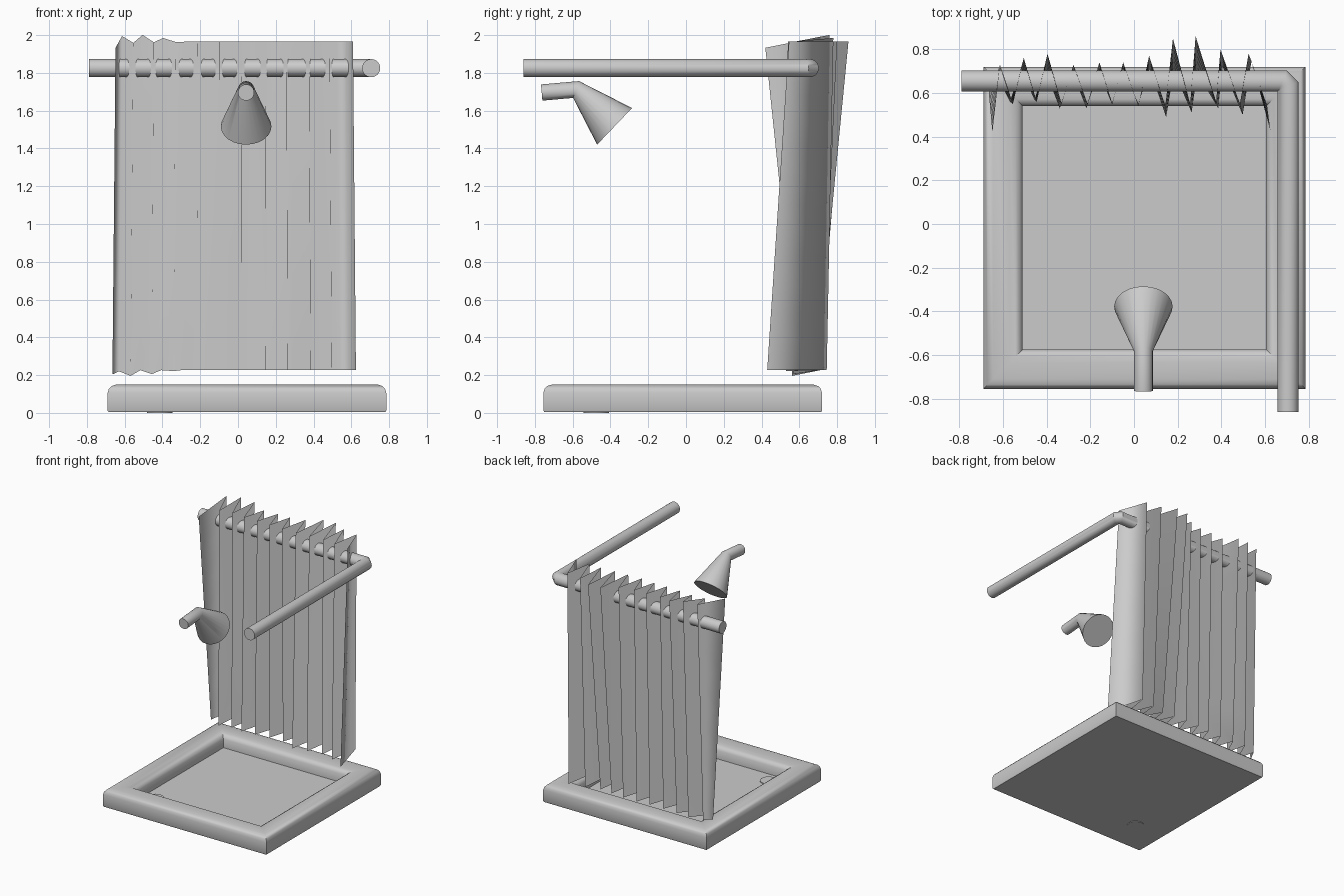
import bpy, bmesh, math
from mathutils import Vector

if "Cube" in bpy.data.objects:
    bpy.data.objects.remove(bpy.data.objects["Cube"])


def finish(name, bm, angle=None, recalc=True):
    if recalc:
        bmesh.ops.recalc_face_normals(bm, faces=bm.faces)
    me = bpy.data.meshes.new(name)
    bm.to_mesh(me)
    bm.free()
    ob = bpy.data.objects.new(name, me)
    bpy.context.collection.objects.link(ob)
    bpy.ops.object.select_all(action='DESELECT')
    ob.select_set(True)
    bpy.context.view_layer.objects.active = ob
    if angle:
        bpy.ops.object.shade_smooth_by_angle(angle=math.radians(angle))
    else:
        bpy.ops.object.shade_smooth()
    return ob


def skin(bm, rings):
    """Join rings of vertices with quads and cap both ends."""
    for a, b in zip(rings, rings[1:]):
        n = len(a)
        for i in range(n):
            j = (i + 1) % n
            bm.faces.new((a[i], a[j], b[j], b[i]))
    bm.faces.new(rings[0][::-1])
    bm.faces.new(rings[-1])


def tube(name, path, radii, side, n=24):
    """Mitred tube along a flat path; side is the normal of the path's plane."""
    bm = bmesh.new()
    pts = [Vector(p) for p in path]
    side = Vector(side)
    rings = []
    for i, p in enumerate(pts):
        d_in = (p - pts[max(i - 1, 0)]).normalized()
        d_out = (pts[min(i + 1, len(pts) - 1)] - p).normalized()
        t = (d_in + d_out).normalized()
        across = side.cross(t)
        d = d_out if d_out.length else d_in
        stretch = 1 / max(t.dot(d), 0.5)
        rings.append([bm.verts.new(p + radii[i] * (
            math.cos(2 * math.pi * k / n) * side +
            math.sin(2 * math.pi * k / n) * stretch * across)) for k in range(n)])
    skin(bm, rings)
    return finish(name, bm, 40)


# Shower tray: square loops given as (inset from the outer edge, height)
bm = bmesh.new()
profile = [(0.005, 0.004), (0, 0.012), (0, 0.105), (0.006, 0.127), (0.02, 0.142),
           (0.045, 0.15), (0.12, 0.15), (0.148, 0.144), (0.168, 0.131),
           (0.18, 0.11), (0.18, 0.04)]
rings = []
for inset, z in profile:
    h = 0.7375 - inset
    rings.append([bm.verts.new((0.0475 + sx * h, -0.0175 + sy * h, z))
                  for sx, sy in ((-1, -1), (1, -1), (1, 1), (-1, 1))])
skin(bm, rings)
finish("shower_tray", bm, 40)

# Drain
tube("drain", [(-0.415, -0.475, 0), (-0.415, -0.475, 0.046)], [0.067] * 2, (1, 0, 0), 12)

# Curtain rail, with a bent corner
tube("curtain_rail",
     [(-0.79, 0.655, 1.825), (0.68, 0.655, 1.825), (0.705, 0.63, 1.825), (0.705, -0.86, 1.825)],
     [0.048] * 4, (0, 0, 1))

# Shower head: arm flaring into a cone
tube("shower_head",
     [(0.043, -0.764, 1.696), (0.043, -0.582, 1.712), (0.043, -0.378, 1.517)],
     [0.043, 0.043, 0.134], (1, 0, 0))

# Curtain: zigzag folds as (x, y at top, y at bottom)
folds = [(-0.655, 0.42, 0.60), (-0.62, 0.73, 0.68), (-0.56, 0.55, 0.56),
         (-0.51, 0.76, 0.71), (-0.45, 0.56, 0.57), (-0.40, 0.78, 0.70),
         (-0.335, 0.55, 0.53), (-0.28, 0.73, 0.70), (-0.215, 0.55, 0.53),
         (-0.16, 0.74, 0.70), (-0.10, 0.55, 0.55), (-0.05, 0.74, 0.71),
         (0.02, 0.54, 0.55), (0.07, 0.77, 0.71), (0.145, 0.54, 0.49),
         (0.18, 0.85, 0.70), (0.26, 0.55, 0.51), (0.285, 0.86, 0.69),
         (0.38, 0.56, 0.53), (0.40, 0.80, 0.72), (0.49, 0.55, 0.50),
         (0.53, 0.78, 0.745), (0.615, 0.545, 0.43)]
bm = bmesh.new()
columns = []
rows = 6
for x, yt, yb in folds:
    tilt = min(max((-0.3 - x) / 0.2, 0), 1)      # the left folds lean
    top = Vector((x * 0.99, yt, 1.965 + 0.2 * tilt * (yt - 0.58)))
    low = Vector((x * 1.015, yb, 0.228 - 0.02 * tilt + 0.2 * tilt * (yb - 0.62)))
    columns.append([bm.verts.new(low.lerp(top, r / rows)) for r in range(rows + 1)])
for a, b in zip(columns, columns[1:]):
    for r in range(rows):
        bm.faces.new((a[r], b[r], b[r + 1], a[r + 1]))
finish("curtain", bm, recalc=False)
